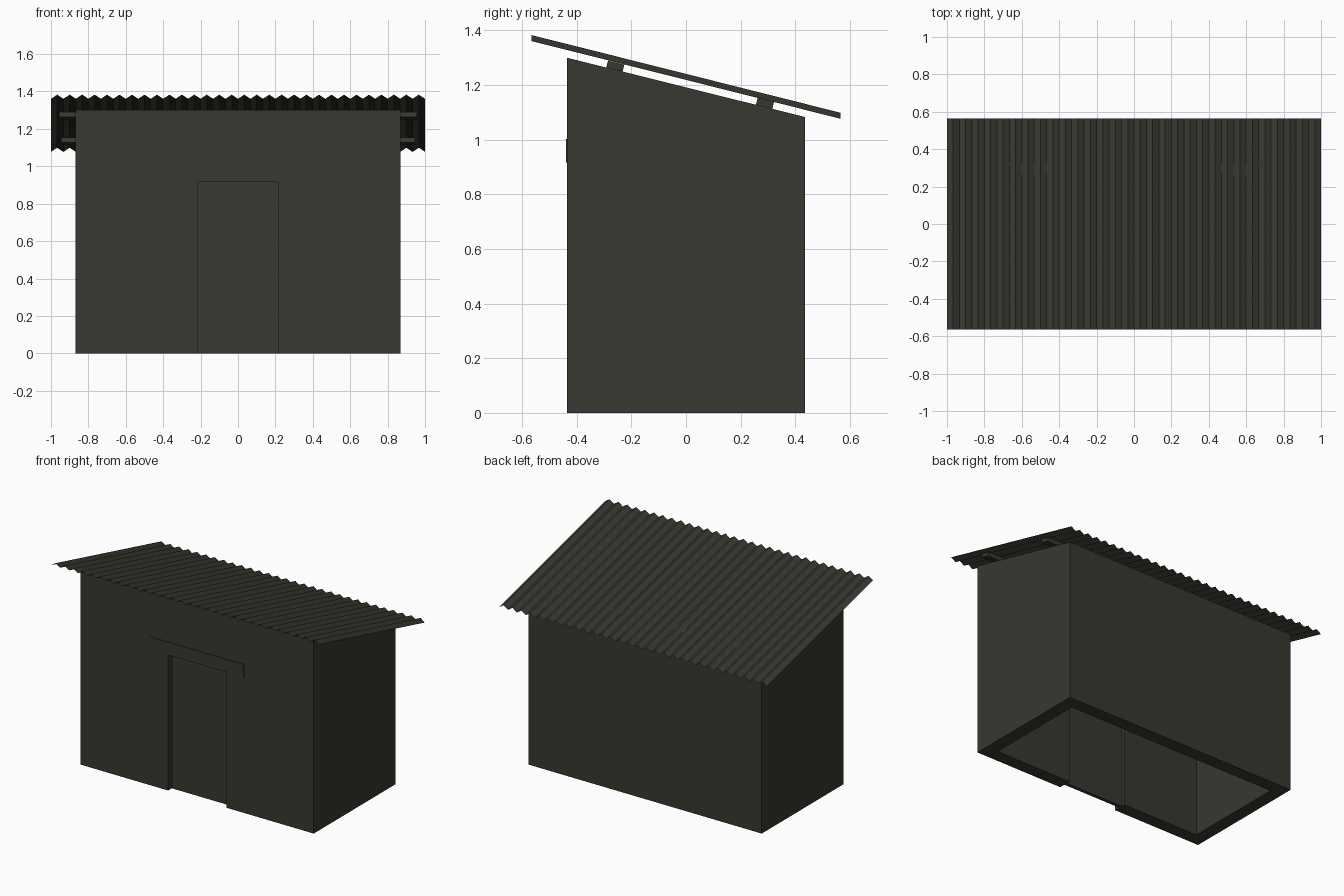
import bpy, bmesh, math

if "Cube" in bpy.data.objects:
    bpy.data.objects.remove(bpy.data.objects["Cube"])

SLOPE = 0.249                     # fall of the roof from front to back
ANGLE = math.atan(SLOPE)

grey = bpy.data.materials.new("dark_olive_grey")
grey.diffuse_color = (0.041, 0.038, 0.029, 1)
grey.use_nodes = True
grey.node_tree.nodes["Principled BSDF"].inputs["Base Color"].default_value = grey.diffuse_color


def finish(name, bm):
    bmesh.ops.recalc_face_normals(bm, faces=bm.faces)
    me = bpy.data.meshes.new(name)
    bm.to_mesh(me)
    bm.free()
    me.materials.append(grey)
    ob = bpy.data.objects.new(name, me)
    bpy.context.collection.objects.link(ob)
    return ob


def box(name, x, y, z):
    """Axis-aligned box from (min, max) ranges."""
    bm = bmesh.new()
    bmesh.ops.create_cube(bm, size=1)
    for v in bm.verts:
        for i, (a, b) in enumerate((x, y, z)):
            v.co[i] = b if v.co[i] > 0 else a
    return finish(name, bm)


def wall_top(y):
    return 1.3 - (y + 0.435) * SLOPE


# Walls: solid block with sloping top, hollowed out and cut for the doorway
walls = box("walls", (-0.87, 0.87), (-0.435, 0.435), (0, 1.3))
for v in walls.data.vertices:
    if v.co.z > 0.5:
        v.co.z = wall_top(v.co.y)

cutters = [
    box("room_cutter", (-0.783, 0.783), (-0.348, 0.348), (-0.5, 2)),
    box("doorway_cutter", (-0.217, 0.217), (-0.6, -0.2), (-0.3, 0.917)),
]
for c in cutters:
    c.hide_render = True
    mod = walls.modifiers.new("cut", "BOOLEAN")
    mod.operation = "DIFFERENCE"
    mod.solver = "EXACT"
    mod.object = c
    bpy.context.view_layer.objects.active = walls
    bpy.ops.object.modifier_apply(modifier=mod.name)
for c in cutters:
    bpy.data.objects.remove(c)

# Door panel set back inside the doorway, and the flat lintel above it
box("door", (-0.217, 0.217), (-0.396, -0.373), (0, 0.917))
box("lintel", (-0.35, 0.35), (-0.439, -0.435), (0.917, 1.003))

# Roof battens lying on the wall tops
for name, y, half in (("front_batten", -0.262, 0.957), ("back_batten", 0.286, 0.947)):
    b = box(name, (-half, half), (-0.031, 0.031), (0, 0.026))
    b.rotation_euler.x = -ANGLE
    b.location = (0, y, wall_top(y))

# Corrugated roof sheet: zigzag swept from front to back
RIDGES = 30
bm = bmesh.new()
rows = []
for i in range(2 * RIDGES + 1):
    x = -1 + i / RIDGES
    lift = 0.022 * (i % 2)
    rows.append([bm.verts.new((x, y, z + lift)) for y, z in ((-0.565, 1.361), (0.565, 1.077))])
for a, b in zip(rows, rows[1:]):
    bm.faces.new((a[0], b[0], b[1], a[1]))
roof = finish("corrugated_roof", bm)
if roof.data.polygons[0].normal.z < 0:
    roof.data.flip_normals()
